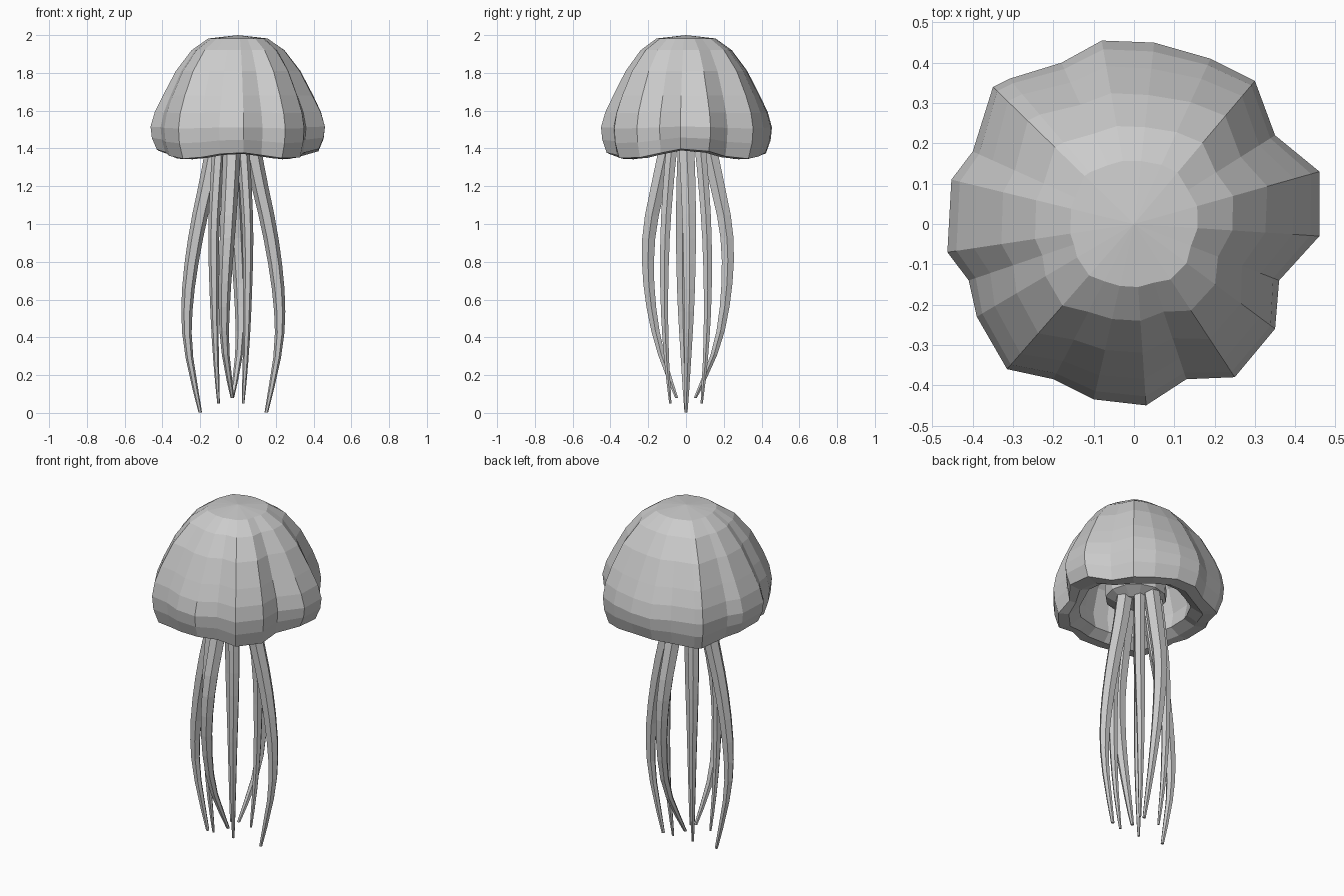
import bpy, bmesh, math
from math import cos, sin, pi

if "Cube" in bpy.data.objects:
    bpy.data.objects.remove(bpy.data.objects["Cube"])

CX = -0.025  # tentacle cluster axis


def make_object(name, rings, cap_start, cap_end):
    """Skin a stack of equal-length vertex rings, closing each end with a point or face."""
    bm = bmesh.new()
    loops = [[bm.verts.new(p) for p in ring] for ring in rings]
    n = len(loops[0])
    for a, b in zip(loops, loops[1:]):
        for i in range(n):
            j = (i + 1) % n
            bm.faces.new((a[i], a[j], b[j], b[i]))
    for loop, tip in ((loops[0], cap_start), (loops[-1], cap_end)):
        if tip is None:
            bm.faces.new(loop)
        else:
            v = bm.verts.new(tip)
            for i in range(n):
                bm.faces.new((loop[i], loop[(i + 1) % n], v))
    bmesh.ops.recalc_face_normals(bm, faces=bm.faces)
    mesh = bpy.data.meshes.new(name)
    bm.to_mesh(mesh)
    bm.free()
    obj = bpy.data.objects.new(name, mesh)
    bpy.context.collection.objects.link(obj)
    return obj


# Bell: lobed outline scaled along a dome profile, curling into a hollow underside
outline = [(.46, .13), (.46, -.03), (.36, -.14), (.35, -.26), (.25, -.38), (.13, -.385),
           (.03, -.45), (-.1, -.435), (-.2, -.385), (-.315, -.36), (-.39, -.23),
           (-.41, -.14), (-.463, -.07), (-.453, .11), (-.4, .18), (-.35, .34),
           (-.31, .36), (-.18, .4), (-.08, .455), (.05, .45), (.19, .41),
           (.3, .355), (.35, .22)]
# scale, height, strength of lobes, strength of rim wave, extra fullness on the diagonals
profile = [(.36, 1.982, .4, 0, .01), (.555, 1.92, .7, 0, .02), (.735, 1.81, .9, 0, .025),
           (.875, 1.68, 1, 0, .02), (.96, 1.59, 1, .1, .01), (1.0, 1.51, 1, .2, 0),
           (.985, 1.44, 1, .6, 0), (.935, 1.367, .85, 1, 0), (.80, 1.362, .5, .9, 0),
           (.67, 1.40, .3, .4, 0), (.71, 1.50, .3, .1, 0), (.63, 1.64, .3, 0, 0),
           (.40, 1.77, .2, 0, 0)]
rings = []
for s, z, lobe, wave, full in profile:
    ring = []
    for x, y in outline:
        a, r = math.atan2(y, x), math.hypot(x, y)
        r = (s - full * cos(4 * a)) * (0.445 + (r - 0.445) * lobe)
        dz = wave * (0.021 * cos(4 * a) + 0.01 * cos(2 * a))
        ring.append((r * cos(a), r * sin(a), z + dz))
    rings.append(ring)
make_object("bell", rings, (0, 0, 2.0), (0, 0, 1.80))

# Central bulb under the dome
bulb = [(.10, 1.425), (.165, 1.46), (.17, 1.52), (.13, 1.62), (.12, 1.78)]
make_object("central_bulb", [[(CX / 2 + r * cos(k * pi / 6), r * sin(k * pi / 6), z)
                              for k in range(12)] for r, z in bulb], None, None)


def spline(pts, t):
    """Catmull-Rom point at t in 0..1 along pts."""
    f = t * (len(pts) - 1)
    i = min(int(f), len(pts) - 2)
    u = f - i
    p = [pts[max(0, min(len(pts) - 1, i + k))] for k in (-1, 0, 1, 2)]
    return [0.5 * (2 * b + (c - a) * u + (2 * a - 5 * b + 4 * c - d) * u * u
                   + (3 * b - a - 3 * c + d) * u ** 3) for a, b, c, d in zip(*p)]


def tentacle(name, pts, thick):
    rings = []
    for k in range(13):
        t = k / 12
        x, y, z = spline(pts, t)
        r = thick * (1 - 0.8 * t ** 1.9)
        rings.append([(x + r * cos(i * pi / 3), y + r * sin(i * pi / 3), z) for i in range(6)])
    make_object(name, rings, None, None)


# Side tentacles: longest, bowing outwards
for name, s in (("left_tentacle", -1), ("right_tentacle", 1)):
    reach = [(.09, 1.46, 0), (.13, 1.25, .01), (.195, .95, .018), (.24, .63, .018),
             (.24, .35, .012), (.175, .003, 0)]
    tentacle(name, [(CX + s * d, s * w, z) for d, z, w in reach], 0.047)

# Front and back tentacles: bow out high and curl back to the axis
for name, s in (("front_tentacle", -1), ("back_tentacle", 1)):
    reach = [(.09, 1.46, 0), (.14, 1.23, .01), (.195, .95, .025), (.195, .66, .04),
             (.145, .36, .04), (.05, .08, 0)]
    y_off = 0.02 if s > 0 else 0.0
    tentacle(name, [(-.03 + s * w, s * d + y_off * (z > .3), z) for d, z, w in reach], 0.047)

# Diagonal tentacles: thinner and straighter
for sx, xn in ((-1, "left"), (1, "right")):
    for sy, yn in ((-1, "front"), (1, "back")):
        reach = [(.06, .07, 1.46), (.075, .09, 1.25), (.09, .11, .95), (.088, .115, .62),
                 (.08, .105, .32), (.065, .083, .05)]
        tentacle(f"{yn}_{xn}_tentacle", [(-.038 + sx * a, sy * b, z) for a, b, z in reach], 0.034)
